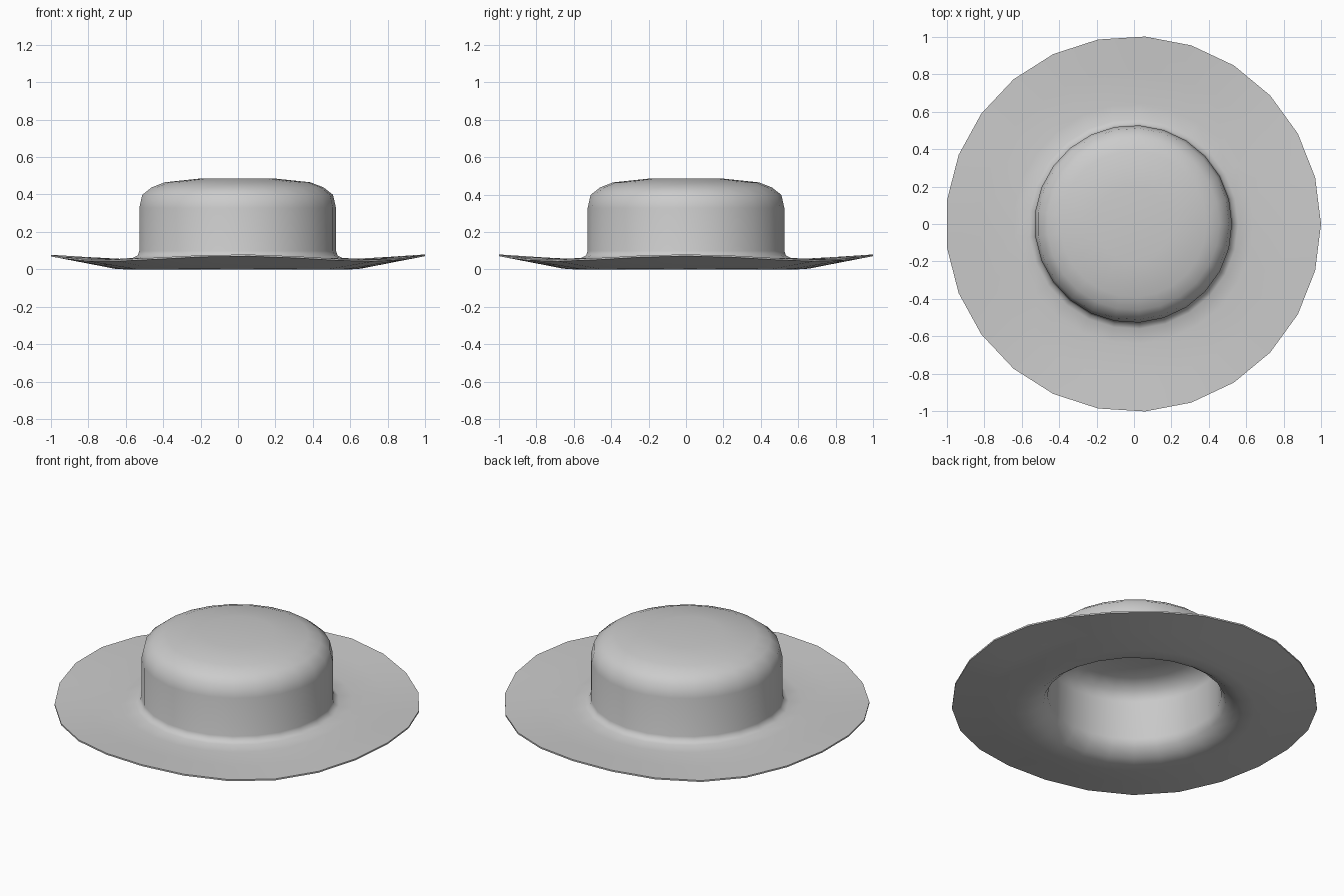
import bpy, bmesh, math

if "Cube" in bpy.data.objects:
    bpy.data.objects.remove(bpy.data.objects["Cube"])

SEGMENTS = 25
SHIFT = -0.004  # centres the odd-sided outline on x

# Closed half section of the hat: crown top, crown wall, brim top, brim underside, hollow
outer = [(0.20, 0.487), (0.39, 0.467), (0.46, 0.44), (0.511, 0.40), (0.527, 0.33),
         (0.527, 0.10), (0.535, 0.077), (0.56, 0.064), (0.64, 0.057), (0.82, 0.062),
         (1.002, 0.068)]
inner = [(1.002, 0.059), (0.82, 0.03), (0.66, 0.004), (0.60, 0.002), (0.55, 0.018),
         (0.50, 0.055), (0.478, 0.10), (0.475, 0.33), (0.45, 0.385), (0.37, 0.42),
         (0.20, 0.437)]


def wave(r, a):
    """Gentle four-fold ripple that grows toward the brim edge."""
    t = max(0.0, (r - 0.6) / 0.4)
    return 0.014 * t * math.cos(4 * a)


def build_hat(name):
    bm = bmesh.new()
    rings = []
    for r, z in outer + inner:
        ring = []
        for i in range(SEGMENTS):
            a = 2 * math.pi * i / SEGMENTS
            ring.append(bm.verts.new((r * math.cos(a) + SHIFT, r * math.sin(a),
                                      z + wave(r, a))))
        rings.append(ring)
    for lower, upper in zip(rings, rings[1:]):
        for i in range(SEGMENTS):
            j = (i + 1) % SEGMENTS
            bm.faces.new((lower[i], upper[i], upper[j], lower[j]))
    # Crown cap and hollow ceiling
    for ring, z in ((rings[0], 0.488), (rings[-1], 0.438)):
        tip = bm.verts.new((SHIFT, 0, z))
        for i in range(SEGMENTS):
            bm.faces.new((tip, ring[i], ring[(i + 1) % SEGMENTS]))
    bmesh.ops.recalc_face_normals(bm, faces=bm.faces)
    low = min(v.co.z for v in bm.verts)
    for v in bm.verts:
        v.co.z -= low
    mesh = bpy.data.meshes.new(name)
    bm.to_mesh(mesh)
    bm.free()
    obj = bpy.data.objects.new(name, mesh)
    bpy.context.collection.objects.link(obj)
    return obj


hat = build_hat("round_hat")
bpy.context.view_layer.objects.active = hat
hat.select_set(True)
bpy.ops.object.shade_smooth_by_angle(angle=math.radians(60))
